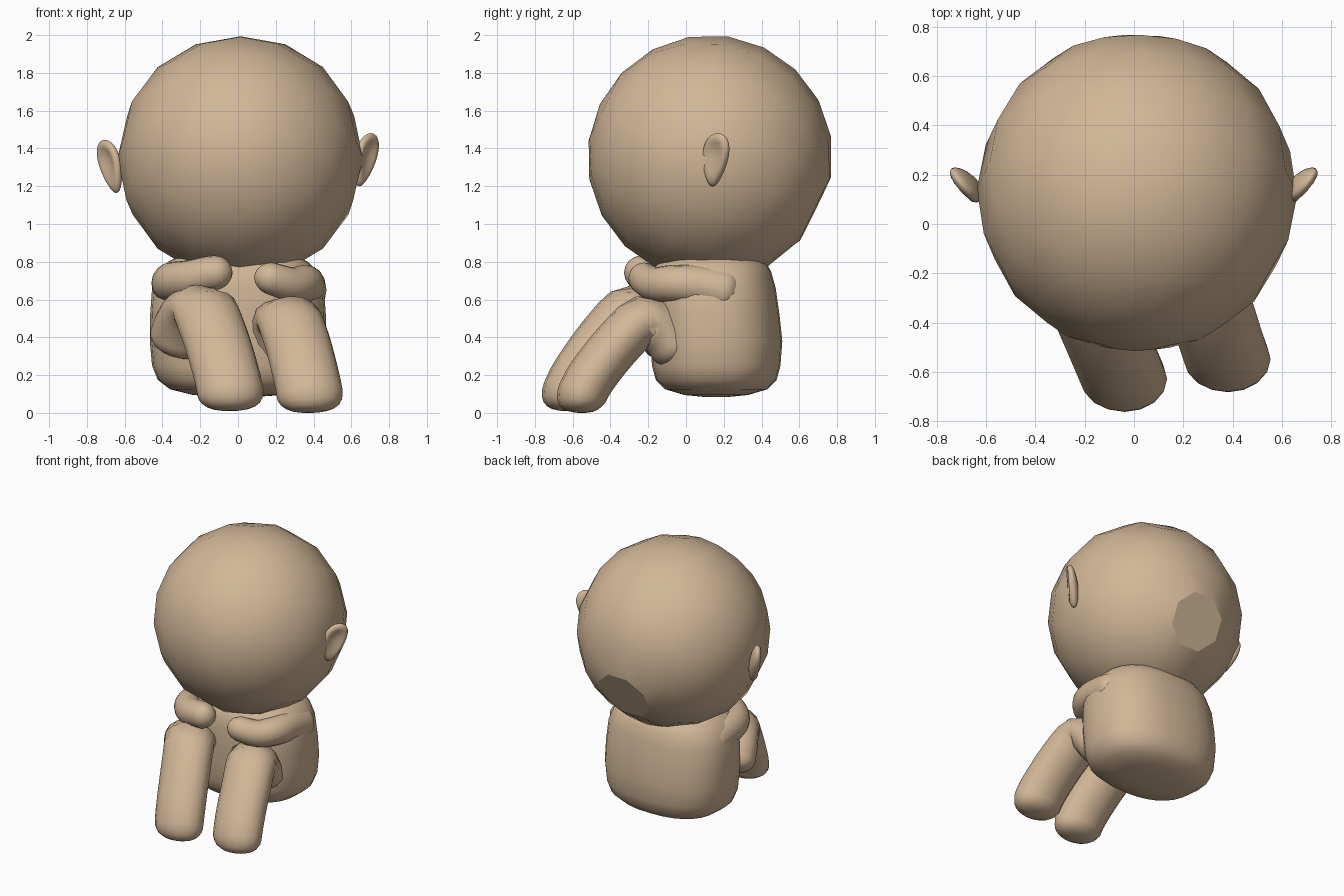
import bpy, bmesh, math
from mathutils import Vector, Matrix

cube = bpy.data.objects.get("Cube")
if cube:
    bpy.data.objects.remove(cube, do_unlink=True)

skin = bpy.data.materials.new("warm tan")
skin.use_nodes = True
TAN = (0.64, 0.47, 0.31, 1)
skin.diffuse_color = TAN
skin.node_tree.nodes["Principled BSDF"].inputs["Base Color"].default_value = TAN


def finish(name, bm):
    """Turn a bmesh into an object with the skin colour."""
    bmesh.ops.recalc_face_normals(bm, faces=bm.faces)
    mesh = bpy.data.meshes.new(name)
    bm.to_mesh(mesh)
    bm.free()
    mesh.materials.append(skin)
    obj = bpy.data.objects.new(name, mesh)
    bpy.context.collection.objects.link(obj)


def loft(name, rings):
    """Skin a closed surface over rings of equal length."""
    bm = bmesh.new()
    loops = [[bm.verts.new(p) for p in ring] for ring in rings]
    n = len(loops[0])
    for a, b in zip(loops, loops[1:]):
        for i in range(n):
            bm.faces.new((a[i], a[(i + 1) % n], b[(i + 1) % n], b[i]))
    bm.faces.new(loops[0])
    bm.faces.new(loops[-1])
    for f in bm.faces:
        f.smooth = True
    finish(name, bm)


def spline(points, steps=5):
    """Catmull-Rom samples through the points."""
    p = [Vector(q) for q in points]
    p = [p[0] * 2 - p[1]] + p + [p[-1] * 2 - p[-2]]
    out = []
    for i in range(1, len(p) - 2):
        a, b, c, d = p[i - 1:i + 3]
        for s in range(steps):
            t = s / steps
            out.append(0.5 * (2 * b + (c - a) * t + (2 * a - 5 * b + 4 * c - d) * t ** 2
                              + (3 * b - a - 3 * c + d) * t ** 3))
    return out + [p[-2]]


def limb(name, points, wide, deep, side, cap, blunt=2.0, taper=1.0):
    """Rounded tube along a path; the wide radius follows the side direction."""
    path = spline(points)
    dist = [0.0]
    for a, b in zip(path, path[1:]):
        dist.append(dist[-1] + (b - a).length)
    total = dist[-1]

    def at(d):
        for i in range(len(path) - 1):
            if d <= dist[i + 1] or i == len(path) - 2:
                t = (d - dist[i]) / (dist[i + 1] - dist[i])
                return path[i].lerp(path[i + 1], t)

    ends = [cap * (1 - math.cos(math.radians(a))) for a in range(8, 90, 14)]
    middle = [cap + (total - 2 * cap) * i / 14 for i in range(15)]
    stops = ends + middle + [total - e for e in reversed(ends)]
    rings = []
    for d in stops:
        tangent = (at(min(total, d + 0.03)) - at(max(0, d - 0.03))).normalized()
        u = Vector(side)
        u = (u - tangent * u.dot(tangent)).normalized()
        v = tangent.cross(u)
        k = max(0, 1 - min(d, total - d, cap) / cap)
        s = (1 - k ** blunt) ** (1 / blunt) * (1 + (taper - 1) * d / total)
        rings.append([at(d) + s * (u * wide * math.cos(a) + v * deep * math.sin(a))
                      for a in (math.tau * i / 16 for i in range(16))])
    loft(name, rings)


# Torso: stacked rounded-square sections
def section(z, cy, hx, hy, power=2.4):
    ring = []
    for i in range(28):
        c, s = math.cos(math.tau * i / 28), math.sin(math.tau * i / 28)
        ring.append(Vector((hx * math.copysign(abs(c) ** (2 / power), c),
                            cy + hy * math.copysign(abs(s) ** (2 / power), s), z)))
    return ring


loft("torso", [section(*r) for r in (
    (0.085, 0.16, 0.10, 0.07), (0.095, 0.16, 0.24, 0.17), (0.125, 0.16, 0.36, 0.27),
    (0.175, 0.16, 0.425, 0.32), (0.25, 0.16, 0.455, 0.34), (0.38, 0.16, 0.467, 0.35),
    (0.52, 0.15, 0.465, 0.345), (0.66, 0.14, 0.455, 0.335), (0.75, 0.135, 0.42, 0.315),
    (0.80, 0.135, 0.37, 0.285), (0.84, 0.135, 0.29, 0.22))])

# Legs: bent at the knee, feet resting on the ground
limb("right_leg", [(-0.31, -0.06, 0.32), (-0.27, -0.16, 0.47), (-0.19, -0.29, 0.55),
                   (-0.13, -0.42, 0.43), (-0.07, -0.56, 0.24), (-0.04, -0.63, 0.11),
                   (-0.035, -0.64, 0.01)], 0.175, 0.132, (1, 0, 0), 0.11, 2.6)
limb("left_leg", [(0.225, -0.02, 0.28), (0.235, -0.11, 0.42), (0.265, -0.215, 0.495),
                  (0.31, -0.34, 0.39), (0.355, -0.48, 0.22), (0.38, -0.55, 0.10),
                  (0.385, -0.56, 0.0)], 0.175, 0.132, (1, 0, 0), 0.11, 2.6)

# Arms: wrapped forward around the chest
limb("right_arm", [(-0.33, 0.25, 0.64), (-0.35, 0.08, 0.68), (-0.345, -0.07, 0.695),
                   (-0.26, -0.18, 0.71), (-0.14, -0.235, 0.74), (-0.03, -0.25, 0.74)],
     0.118, 0.115, (0, 0, 1), 0.09, taper=0.74)
limb("left_arm", [(0.355, 0.28, 0.625), (0.36, 0.10, 0.67), (0.35, -0.06, 0.685),
                  (0.28, -0.16, 0.68), (0.18, -0.22, 0.71), (0.09, -0.24, 0.735)],
     0.118, 0.115, (0, 0, 1), 0.09, taper=0.68)

# Head: coarse smooth ball with a flat eight-sided facet low on the back
bm = bmesh.new()
bmesh.ops.create_uvsphere(bm, u_segments=16, v_segments=10, radius=0.65)
pole = max(bm.verts, key=lambda v: v.co.z)
ring = sorted((e.other_vert(pole) for e in pole.link_edges),
              key=lambda v: math.atan2(v.co.y, v.co.x))
bmesh.ops.delete(bm, geom=[pole], context="VERTS")
bmesh.ops.weld_verts(bm, targetmap={ring[i]: ring[i - 1] for i in range(1, 16, 2)})
for f in bm.faces:
    f.smooth = True
facet = bm.faces.new([v for v in ring if v.is_valid])
facet.smooth = False
aim = Vector((0.02, 0.9, -0.44)).to_track_quat("Z", "Y").to_matrix().to_4x4()
bm.transform(Matrix.Translation((0.012, 0.128, 1.35)) @ aim)
finish("head", bm)


# Ears: flattened teardrops with a hollow on the outer face
def ear(name, side, center):
    bm = bmesh.new()
    bmesh.ops.create_uvsphere(bm, u_segments=20, v_segments=14, radius=1)
    out = Vector((0.62 * side, 0.78, 0))
    face = Vector((0.78 * side, -0.62, 0))
    up = Vector((0.22 * side, 0.1, 1)).normalized()
    for v in bm.verts:
        x, y, z = v.co
        r = math.hypot(x, z)
        depth = y * 0.042
        if y > 0:
            depth -= 0.055 * max(0, 1 - (r / 0.8) ** 2) * (0.6 + 0.4 * z)
        width = 0.08 * (1 + 0.35 * z)
        v.co = Vector(center) + out * x * width + up * z * 0.145 + face * depth
    for f in bm.faces:
        f.smooth = True
    finish(name, bm)


ear("left_ear", 1, (0.673, 0.155, 1.34))
ear("right_ear", -1, (-0.675, 0.155, 1.305))
